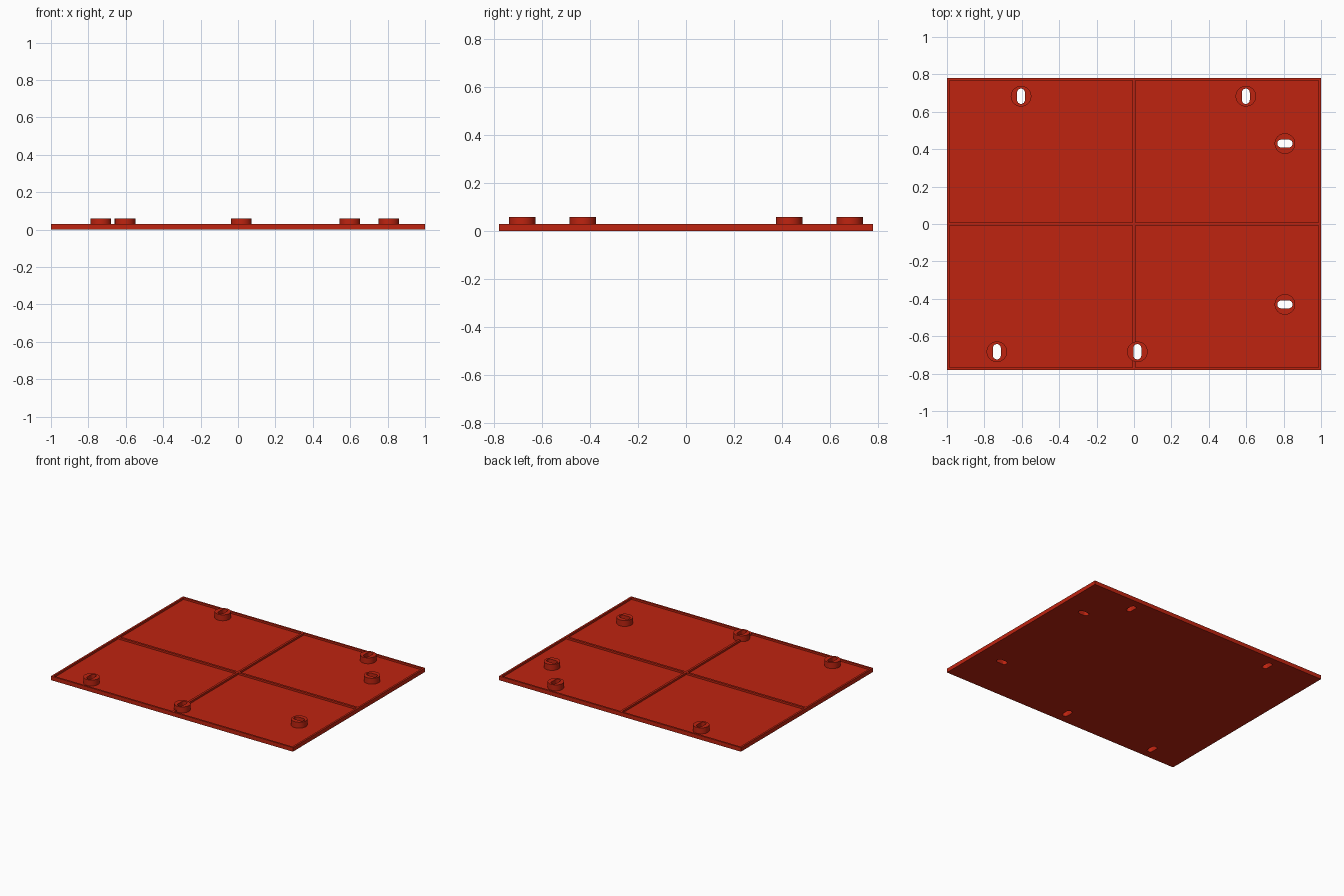
import bpy, bmesh, math
from mathutils import Matrix, Vector

cube = bpy.data.objects.get("Cube")
if cube:
    bpy.data.objects.remove(cube, do_unlink=True)

HALF_X, HALF_Y = 1.0, 0.78
FLOOR, RIM_TOP, BOSS_TOP = 0.016, 0.03, 0.06
WALL, RIB = 0.014, 0.008            # rim thickness, half rib thickness
BOSS_R, SLOT_R, SLOT_HALF = 0.055, 0.021, 0.02

# x, y, slot runs along x
MOUNTS = [(-0.604, 0.683, False), (0.598, 0.683, False),
          (0.807, 0.43, True), (0.807, -0.43, True),
          (-0.733, -0.683, False), (0.018, -0.683, False)]

red = bpy.data.materials.new("brick red")
red.use_nodes = True
red.diffuse_color = (0.52, 0.017, 0.005, 1)
red.node_tree.nodes["Principled BSDF"].inputs["Base Color"].default_value = red.diffuse_color


def make_object(name, bm):
    mesh = bpy.data.meshes.new(name)
    bmesh.ops.recalc_face_normals(bm, faces=bm.faces)
    bm.to_mesh(mesh)
    bm.free()
    mesh.materials.append(red)
    obj = bpy.data.objects.new(name, mesh)
    bpy.context.collection.objects.link(obj)
    return obj


def add_box(bm, low, high):
    low, high = Vector(low), Vector(high)
    matrix = Matrix.Translation((low + high) / 2) @ Matrix.Diagonal((high - low).to_4d())
    bmesh.ops.create_cube(bm, size=1, matrix=matrix)


def add_prism(bm, points, z0, z1):
    face = bm.faces.new([bm.verts.new((x, y, z0)) for x, y in points])
    grown = bmesh.ops.extrude_face_region(bm, geom=[face], use_keep_orig=True)
    verts = [g for g in grown["geom"] if isinstance(g, bmesh.types.BMVert)]
    bmesh.ops.translate(bm, verts=verts, vec=(0, 0, z1 - z0))


def slot_outline(x, y, along_x, steps=12):
    points = []
    for end in (1, -1):
        for i in range(steps + 1):
            a = math.pi * i / steps - math.pi / 2
            u = end * (SLOT_HALF + SLOT_R * math.cos(a))
            v = end * SLOT_R * math.sin(a)
            points.append((x + u, y + v) if along_x else (x - v, y + u))
    return points


def cut(obj, cutter):
    mod = obj.modifiers.new("cut", 'BOOLEAN')
    mod.operation, mod.solver, mod.object = 'DIFFERENCE', 'EXACT', cutter
    bpy.ops.object.select_all(action='DESELECT')
    bpy.context.view_layer.objects.active = obj
    obj.select_set(True)
    bpy.ops.object.modifier_apply(modifier=mod.name)


# Cutters: four shallow pockets leave the rim and the cross ribs
bm = bmesh.new()
for sx in (-1, 1):
    for sy in (-1, 1):
        xs = sorted((sx * RIB, sx * (HALF_X - WALL)))
        ys = sorted((sy * RIB, sy * (HALF_Y - WALL)))
        add_box(bm, (xs[0], ys[0], FLOOR), (xs[1], ys[1], 0.1))
pockets = make_object("pocket_cutter", bm)

# Cutters: rounded slots through everything
bm = bmesh.new()
for mount in MOUNTS:
    add_prism(bm, slot_outline(*mount), -0.1, 0.2)
slots = make_object("slot_cutter", bm)

# Base plate
bm = bmesh.new()
add_box(bm, (-HALF_X, -HALF_Y, 0), (HALF_X, HALF_Y, RIM_TOP))
plate = make_object("base_plate", bm)
cut(plate, pockets)
cut(plate, slots)

# Round mounting bosses
for i, (x, y, along_x) in enumerate(MOUNTS, 1):
    bm = bmesh.new()
    ring = [(x + BOSS_R * math.cos(math.tau * k / 48), y + BOSS_R * math.sin(math.tau * k / 48))
            for k in range(48)]
    add_prism(bm, ring, FLOOR - 0.002, BOSS_TOP)
    boss = make_object(f"mounting_boss_{i}", bm)
    cut(boss, slots)
    bpy.ops.object.shade_smooth_by_angle(angle=math.radians(30))

for cutter in (pockets, slots):
    bpy.data.objects.remove(cutter, do_unlink=True)
